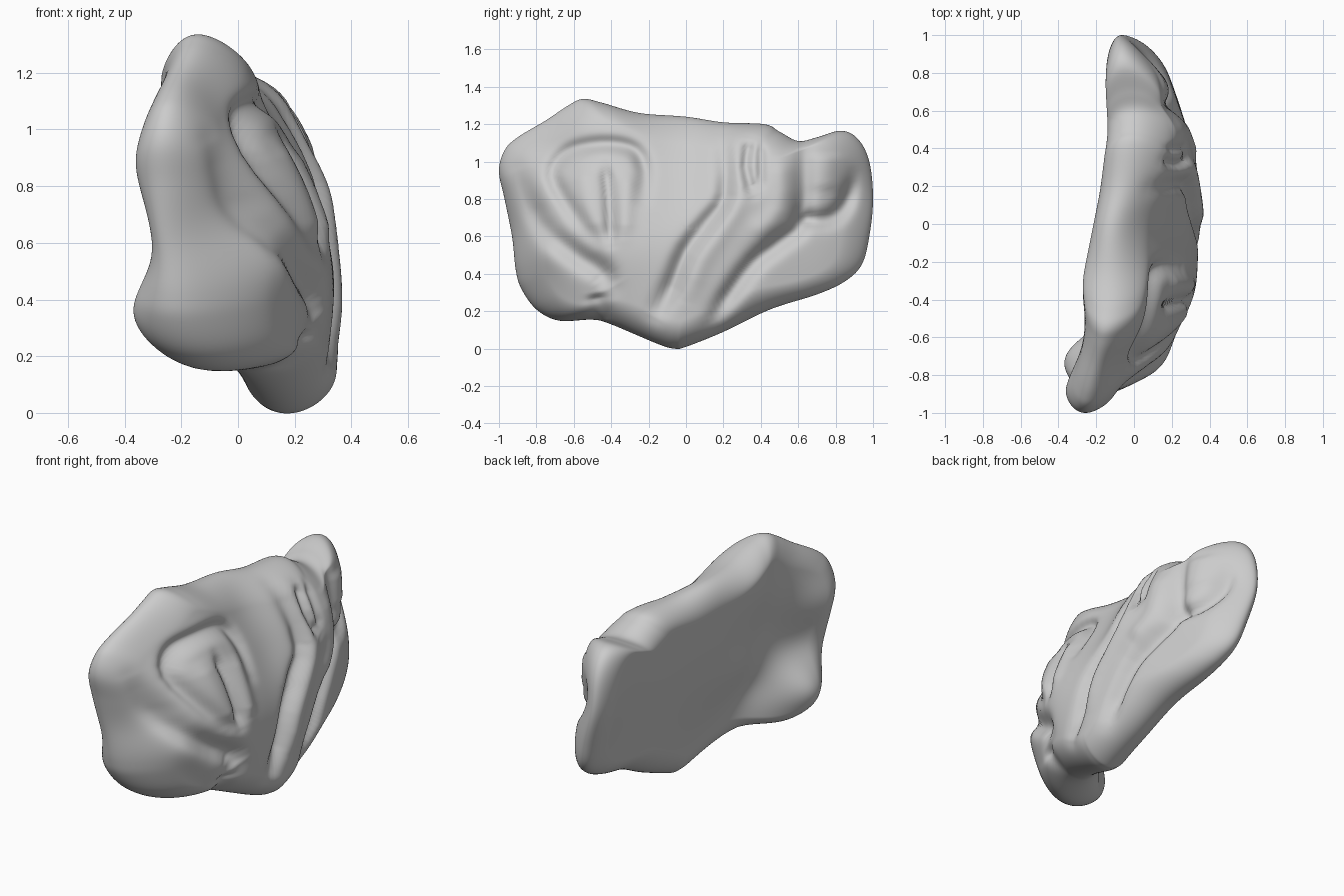
import bpy, bmesh, math
from mathutils import Vector

if "Cube" in bpy.data.objects:
    bpy.data.objects.remove(bpy.data.objects["Cube"])

# Silhouette seen from the right (y, z)
OUTLINE = [(-1, .95), (-.97, 1.06), (-.9, 1.13), (-.75, 1.22), (-.63, 1.3), (-.55, 1.335),
           (-.45, 1.315), (-.25, 1.26), (0, 1.24), (.2, 1.21), (.42, 1.2), (.5, 1.16), (.6, 1.11),
           (.7, 1.13), (.83, 1.165), (.92, 1.12), (.98, 1), (1, .8), (.98, .6), (.94, .45),
           (.85, .36), (.7, .29), (.45, .21), (.2, .09), (0, .01), (-.06, 0), (-.15, .025),
           (-.4, .13), (-.5, .155), (-.68, .15), (-.8, .21), (-.88, .32), (-.91, .42),
           (-.93, .6), (-.97, .8)]

# Surface depth samples (y, z, x)
FRONT = [(-.54, 1.28, -.01), (-.54, 1.13, .05), (-.75, 1.1, -.07), (-.95, .95, -.11),
         (-.75, .85, .06), (-.91, .62, -.09), (-.75, .55, .15), (-.85, .35, 0), (-.62, .25, .17),
         (-.48, .42, .28), (-.57, .85, .17), (-.6, .58, .23), (-.35, 1.05, .13), (-.35, .8, .25),
         (-.35, .55, .32), (0, 1.2, .02), (0, .85, .22), (.45, 1.1, .18), (.27, 1, .23),
         (.25, .8, .31), (.1, .5, .345), (-.1, .3, .34), (-.06, .08, .34), (.45, .65, .29),
         (.5, .28, .28), (.6, .6, .24), (.8, 1, .12), (.8, .6, .17), (.85, .42, .16), (.96, .85, .02)]
BACK = [(-.54, 1.27, -.25), (-.7, 1.15, -.28), (-.87, 1.05, -.33), (-.82, .88, -.345),
        (-.75, .62, -.26), (-.92, .62, -.36), (-.8, .4, -.36), (-.68, .38, -.35), (-.64, .24, -.28),
        (-.5, .42, -.15), (-.66, .85, -.26), (-.5, .8, -.19), (-.35, 1.12, -.27), (-.3, .6, -.15),
        (-.35, .22, -.06), (0, 1.15, -.22), (0, .6, -.11), (-.06, .1, .02), (.4, 1.1, -.155),
        (.45, .65, -.07), (.5, .28, .01), (.85, 1.05, -.15), (.95, .8, -.13), (.85, .45, -.04)]

# Carved folds: path, width, depth (negative depth raises a ridge)
FOLDS = [([(.2, 1.14), (.21, .82), (.12, .68), (0, .52), (-.08, .33), (-.17, .17)], .05, .06),
         ([(.3, .85), (.2, .66), (.08, .47), (0, .25)], .06, -.02),
         ([(.63, 1.1), (.62, .7), (.5, .57), (.36, .46), (.22, .27), (.14, .14)], .05, .06),
         ([(.5, 1.05), (.5, .75), (.35, .6)], .06, -.025),
         ([(.34, 1.12), (.32, .97), (.36, .82)], .03, .04),
         ([(.4, 1.1), (.4, .84)], .025, .025),
         ([(.62, .72), (.67, .69), (.77, .7), (.85, .77), (.9, .92)], .045, .055),
         ([(.76, 1.05), (.76, .84)], .08, -.02),
         ([(-.48, .58), (-.62, .75), (-.71, .92), (-.66, 1.03), (-.56, 1.08), (-.4, 1.095),
           (-.27, 1.06), (-.22, .95), (-.23, .8)], .042, .05),
         ([(-.57, .98), (-.48, .6)], .07, -.025),
         ([(-.43, .98), (-.41, .78), (-.4, .56)], .03, .04),
         ([(-.31, .95), (-.33, .6)], .045, -.02),
         ([(-.9, .95), (-.78, .67), (-.6, .51), (-.46, .42), (-.4, .33)], .06, .06),
         ([(-.48, .3), (-.45, .13)], .05, .04)]


def fit(samples, c=.13):
    """Smooth multiquadric surface through depth samples."""
    n = len(samples)
    mean = sum(s[2] for s in samples) / n
    k = lambda a, b: math.sqrt((a[0] - b[0])**2 + (a[1] - b[1])**2 + c * c)
    m = [[k(a, b) for b in samples] + [a[2] - mean] for a in samples]
    for i in range(n):
        p = max(range(i, n), key=lambda r: abs(m[r][i]))
        m[i], m[p] = m[p], m[i]
        for r in range(n):
            if r != i:
                f = m[r][i] / m[i][i]
                m[r] = [x - f * y for x, y in zip(m[r], m[i])]
    w = [m[i][n] / m[i][i] for i in range(n)]
    return lambda y, z: mean + sum(wi * k((y, z), s) for wi, s in zip(w, samples))


def smooth_path(pts, steps, closed):
    """Catmull-Rom curve through the points."""
    out, n = [], len(pts)
    for i in range(n if closed else n - 1):
        a, b, c, d = (Vector(pts[(i + j) % n if closed else max(0, min(n - 1, i + j))])
                      for j in (-1, 0, 1, 2))
        for s in range(steps):
            t = s / steps
            out.append(.5 * (2 * b + (c - a) * t + (2 * a - 5 * b + 4 * c - d) * t * t
                             + (3 * b - a - 3 * c + d) * t**3))
    return out if closed else out + [Vector(pts[-1])]


def nearest(y, z, path):
    """Distance to a path and the fraction along it."""
    best, at = 9, 0
    for i in range(len(path) - 1):
        (ay, az), (by, bz) = path[i], path[i + 1]
        dy, dz = by - ay, bz - az
        t = max(0, min(1, ((y - ay) * dy + (z - az) * dz) / (dy * dy + dz * dz)))
        d = math.hypot(y - ay - t * dy, z - az - t * dz)
        if d < best:
            best, at = d, (i + t) / (len(path) - 1)
    return best, at


folds = []
for pts, width, depth in FOLDS:
    path = [tuple(p) for p in smooth_path(pts, 3, False)]
    ys, zs = [p[0] for p in path], [p[1] for p in path]
    folds.append((path, width, depth, min(ys), max(ys), min(zs), max(zs)))


def carve(y, z):
    total = 0
    for path, width, depth, y0, y1, z0, z1 in folds:
        m = 2.6 * width
        if y0 - m < y < y1 + m and z0 - m < z < z1 + m:
            d, s = nearest(y, z, path)
            taper = .25 + .75 * min(1, 5 * s, 5 * (1 - s))
            total += depth * taper * math.exp(-(d / width)**2)
    return total


front, back = fit(FRONT), fit(BACK)
rim = smooth_path(OUTLINE, 7, True)
centre, RINGS, ROUND = Vector((0, .65)), 70, .15
bm = bmesh.new()


def point(p, u, side):
    t = math.sin(u * math.pi / 2)
    y, z = centre + (p - centre) * t
    q = min(1, (1 - t) * (p - centre).length / ROUND)
    f = math.sqrt(max(0, 1 - (1 - q)**2))
    a, b = front(y, z), back(y, z)
    x = (a + b) / 2 + side * (a - b) / 2 * f
    if side > 0:
        x -= carve(y, z) * f
    return bm.verts.new((x, y, z))


# Front and back sheets share the rim ring
edge = [point(p, 1, 0) for p in rim]
n = len(rim)
for side in (1, -1):
    outer = edge
    for r in range(RINGS - 1, -1, -1):
        if r:
            inner = [point(p, r / RINGS, side) for p in rim]
        else:
            inner = [point(rim[0], 0, side)] * n
        for i in range(n):
            j = (i + 1) % n
            bm.faces.new((outer[i], outer[j], inner[j], inner[i]) if r
                         else (outer[i], outer[j], inner[i]))
        outer = inner
bmesh.ops.recalc_face_normals(bm, faces=bm.faces)
for f in bm.faces:
    f.smooth = True

mesh = bpy.data.meshes.new("folded_shell")
bm.to_mesh(mesh)
bm.free()
shell = bpy.data.objects.new("folded_shell", mesh)
bpy.context.collection.objects.link(shell)
